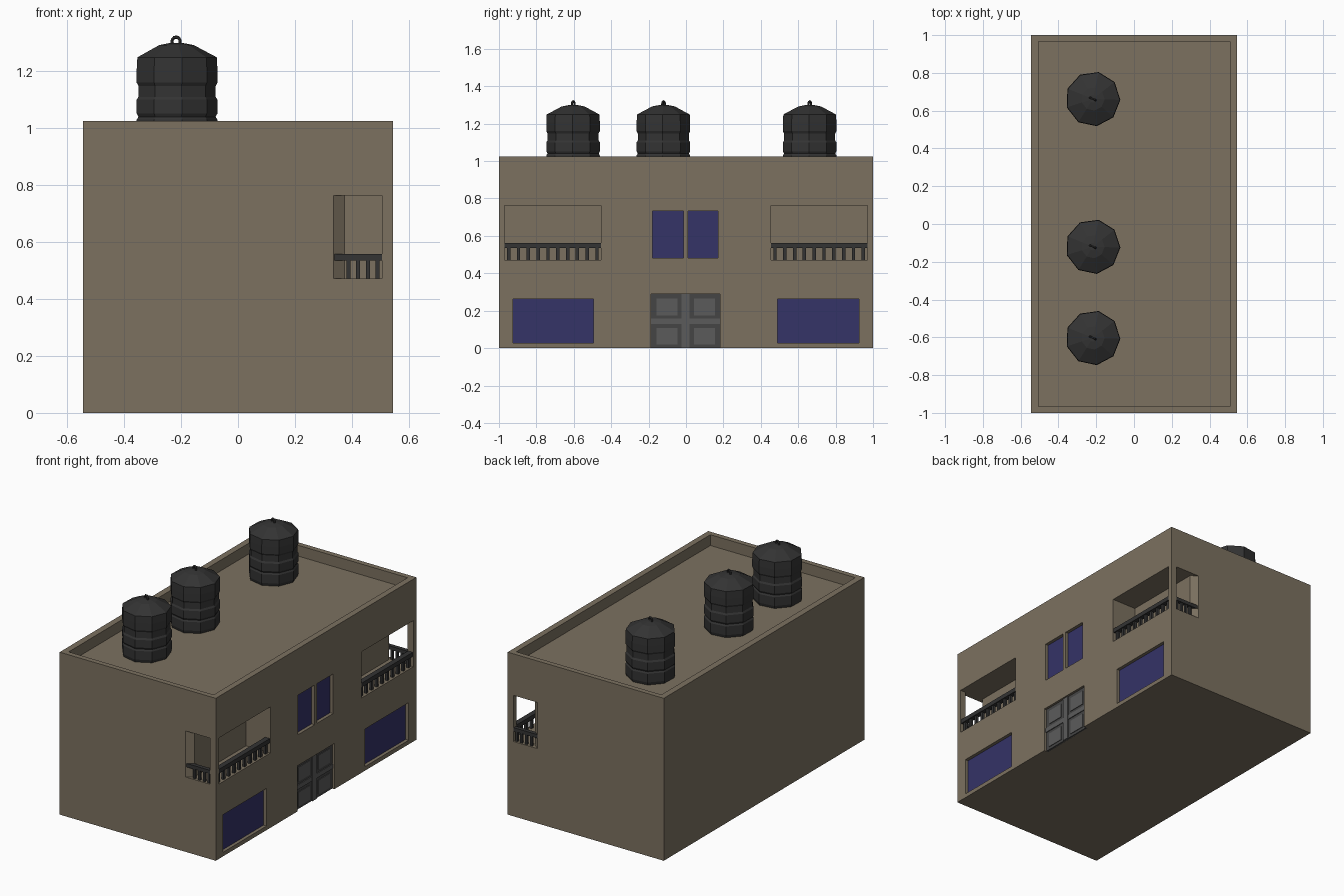
import bpy, bmesh, math

if "Cube" in bpy.data.objects:
    bpy.data.objects.remove(bpy.data.objects["Cube"])

def material(name, r, g, b):
    m = bpy.data.materials.new(name)
    m.diffuse_color = (r, g, b, 1)
    m.use_nodes = True
    m.node_tree.nodes["Principled BSDF"].inputs["Base Color"].default_value = m.diffuse_color
    return m

WALL = material("wall", 0.20, 0.165, 0.117)
BLUE = material("glass_blue", 0.035, 0.033, 0.135)
DARK = material("dark_metal", 0.033, 0.033, 0.033)
DOOR = material("door_grey", 0.06, 0.06, 0.06)
PANEL = material("door_panel", 0.105, 0.105, 0.105)

def finish(bm, name, mat):
    bmesh.ops.recalc_face_normals(bm, faces=bm.faces)
    me = bpy.data.meshes.new(name)
    bm.to_mesh(me)
    bm.free()
    ob = bpy.data.objects.new(name, me)
    bpy.context.collection.objects.link(ob)
    me.materials.append(mat)
    return ob

def add_box(bm, x0, x1, y0, y1, z0, z1):
    vs = bmesh.ops.create_cube(bm, size=1)["verts"]
    for v in vs:
        v.co = ((x0 + x1) / 2 + v.co.x * (x1 - x0),
                (y0 + y1) / 2 + v.co.y * (y1 - y0),
                (z0 + z1) / 2 + v.co.z * (z1 - z0))

def boxes(name, mat, *dims):
    bm = bmesh.new()
    for d in dims:
        add_box(bm, *d)
    return finish(bm, name, mat)

def prism(name, mat, plan, z0, z1):
    bm = bmesh.new()
    f = bm.faces.new([bm.verts.new((x, y, z0)) for x, y in plan])
    top = bmesh.ops.extrude_face_region(bm, geom=[f])["geom"]
    for v in top:
        if isinstance(v, bmesh.types.BMVert):
            v.co.z = z1
    return finish(bm, name, mat)

def cut(target, cutter):
    mod = target.modifiers.new("cut", "BOOLEAN")
    mod.operation = "DIFFERENCE"
    mod.solver = "EXACT"
    mod.object = cutter
    bpy.context.view_layer.objects.active = target
    bpy.ops.object.modifier_apply(modifier=mod.name)
    bpy.data.objects.remove(cutter)

# Main block with parapet
X = 0.545
building = boxes("building", WALL, (-X, X, -1, 1, 0, 1.025))
cut(building, boxes("roof_cutter", WALL, (-0.505, 0.507, -0.967, 0.967, 0.957, 1.2)))

# Corner balconies open to the right side and to the end walls
plan = [(0.375, -0.455), (0.375, -0.97), (0.335, -1), (0.335, -1.1),
        (0.505, -1.1), (0.505, -0.97), (0.7, -0.97), (0.7, -0.455)]
for s in (1, -1):
    cut(building, prism("balcony_cutter", WALL, [(x, s * y) for x, y in plan], 0.472, 0.763))

# Recessed windows
windows = [("lower_window_front", -0.926, -0.494, 0.026, 0.263),
           ("lower_window_back", 0.49, 0.924, 0.026, 0.263),
           ("upper_window_front", -0.178, -0.014, 0.482, 0.732),
           ("upper_window_back", 0.01, 0.17, 0.482, 0.732)]
for name, y0, y1, z0, z1 in windows:
    cut(building, boxes("window_cutter", WALL, (X - 0.025, 0.7, y0, y1, z0, z1)))
    boxes(name, BLUE, (X - 0.03, X - 0.021, y0, y1, z0, z1))

# Double door with four panels
D0, D1, DM, DH = -0.187, 0.183, -0.002, 0.288
cut(building, boxes("door_cutter", WALL, (X - 0.025, 0.7, D0, D1, -0.1, DH)))
boxes("door", DOOR, (X - 0.03, X - 0.015, D0, D1, 0, DH))
boxes("door_cross_bars", PANEL,
      (X - 0.02, X - 0.009, DM - 0.022, DM + 0.022, 0, DH),
      (X - 0.02, X - 0.01, D0, D1, 0.128, 0.157))
boxes("door_panels", PANEL,
      *[(X - 0.02, X - 0.011, DM + s * 0.1 - 0.056, DM + s * 0.1 + 0.056, z, z + 0.09)
        for s in (-1, 1) for z in (0.018, 0.175)])

# Balcony railings: one long side run and one short end run each
for s, side in ((1, "front"), (-1, "back")):
    rail = [(0.508, 0.541, -0.97, -0.455, 0.535, 0.562),
            (0.335, 0.505, -0.997, -0.972, 0.535, 0.558)]
    posts = []
    for i in range(10):
        y = -0.948 + i * 0.0525
        posts.append((0.517, 0.533, y - 0.009, y + 0.009, 0.47, 0.54))
    for i in range(4):
        x = 0.388 + i * 0.034
        posts.append((x - 0.007, x + 0.007, -0.992, -0.977, 0.47, 0.54))
    flip = lambda b: (b[0], b[1], min(s * b[2], s * b[3]), max(s * b[2], s * b[3]), b[4], b[5])
    boxes("railing_" + side, DARK, *[flip(b) for b in rail])
    boxes("balusters_" + side, DARK, *[flip(b) for b in posts])

# Ribbed nine-sided water tanks
N = 9
PROFILE = [(0.140, 0.957), (0.1455, 0.975), (0.1455, 1.030), (0.139, 1.040),
           (0.1455, 1.052), (0.1455, 1.100), (0.139, 1.110), (0.139, 1.148),
           (0.1455, 1.160), (0.1455, 1.205), (0.143, 1.249), (0.062, 1.292), (0.02, 1.300)]

def tank(name, cx, cy):
    bm = bmesh.new()
    rings = []
    for r, z in PROFILE:
        rings.append([bm.verts.new((cx + r * math.cos(a), cy + r * math.sin(a), z))
                      for a in (math.radians(40 * i - 2) for i in range(N))])
    for lo, hi in zip(rings, rings[1:]):
        for i in range(N):
            j = (i + 1) % N
            bm.faces.new((lo[i], lo[j], hi[j], hi[i]))
    bm.faces.new(rings[0])
    bm.faces.new(rings[-1])
    finish(bm, name, DARK)
    # Lifting ring on the lid
    bpy.ops.mesh.primitive_torus_add(
        location=(cx, cy, 1.304), rotation=(math.pi / 2, 0, math.radians(-25)),
        major_radius=0.016, minor_radius=0.006, major_segments=12, minor_segments=6)
    ring = bpy.context.object
    ring.name = name + "_ring"
    ring.data.materials.append(DARK)

for i, y in enumerate((-0.603, -0.12, 0.662)):
    tank("water_tank_%d" % (i + 1), -0.2175, y)
